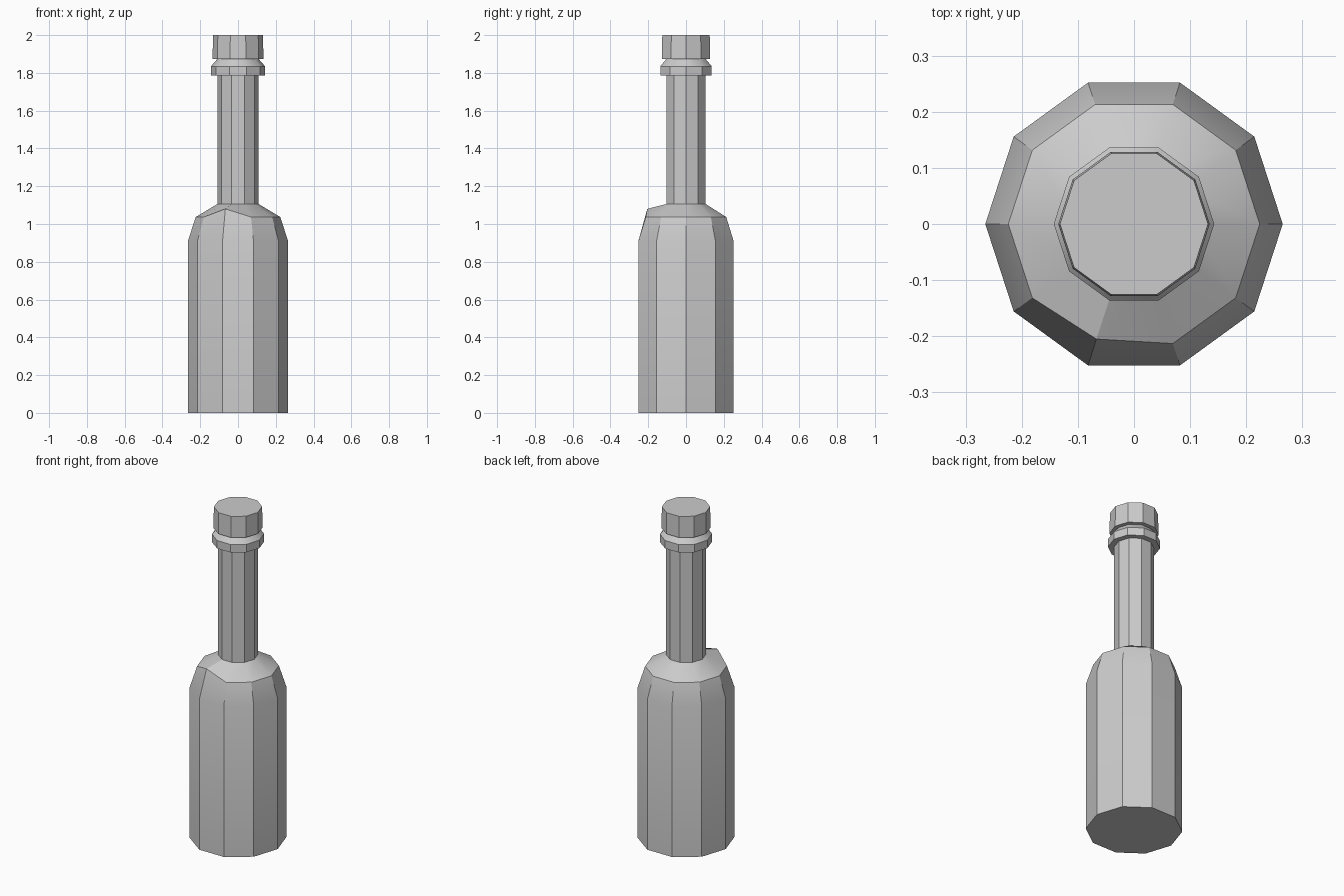
import bpy, bmesh
from math import cos, sin, tau, radians

if "Cube" in bpy.data.objects:
    bpy.data.objects.remove(bpy.data.objects["Cube"])

SIDES = 10

def lathe(name, profile, cap_bottom=False, cap_top=False, tweak=None):
    """Revolve (radius, z) points into a ten-sided shell."""
    bm = bmesh.new()
    rings = [[bm.verts.new((r * cos(tau * i / SIDES), r * sin(tau * i / SIDES), z))
              for i in range(SIDES)] for r, z in profile]
    for low, high in zip(rings, rings[1:]):
        for i in range(SIDES):
            j = (i + 1) % SIDES
            bm.faces.new((low[i], low[j], high[j], high[i]))
    if cap_bottom:
        bm.faces.new(rings[0][::-1])
    if cap_top:
        bm.faces.new(rings[-1])
    if tweak:
        tweak(rings)
    mesh = bpy.data.meshes.new(name)
    bm.to_mesh(mesh)
    bm.free()
    obj = bpy.data.objects.new(name, mesh)
    bpy.context.collection.objects.link(obj)
    bpy.ops.object.select_all(action='DESELECT')
    obj.select_set(True)
    bpy.context.view_layer.objects.active = obj
    bpy.ops.object.shade_smooth_by_angle(angle=radians(30))
    return obj

def raise_shoulder_corner(rings):
    # one front-left shoulder corner sits higher than the rest
    v = rings[2][7]
    v.co = (-0.067, -0.205, 1.08)

# Bottle: body, shoulder, neck and collar
lathe("bottle", [(0.265, 0), (0.265, 0.91), (0.224, 1.037), (0.109, 1.106),
                 (0.109, 1.787), (0.143, 1.787), (0.143, 1.835), (0.11, 1.873)],
      cap_bottom=True, tweak=raise_shoulder_corner)

# Stopper: slightly tapered cap over the mouth
lathe("stopper", [(0.11, 1.873), (0.135, 1.873), (0.132, 2.0)], cap_top=True)
